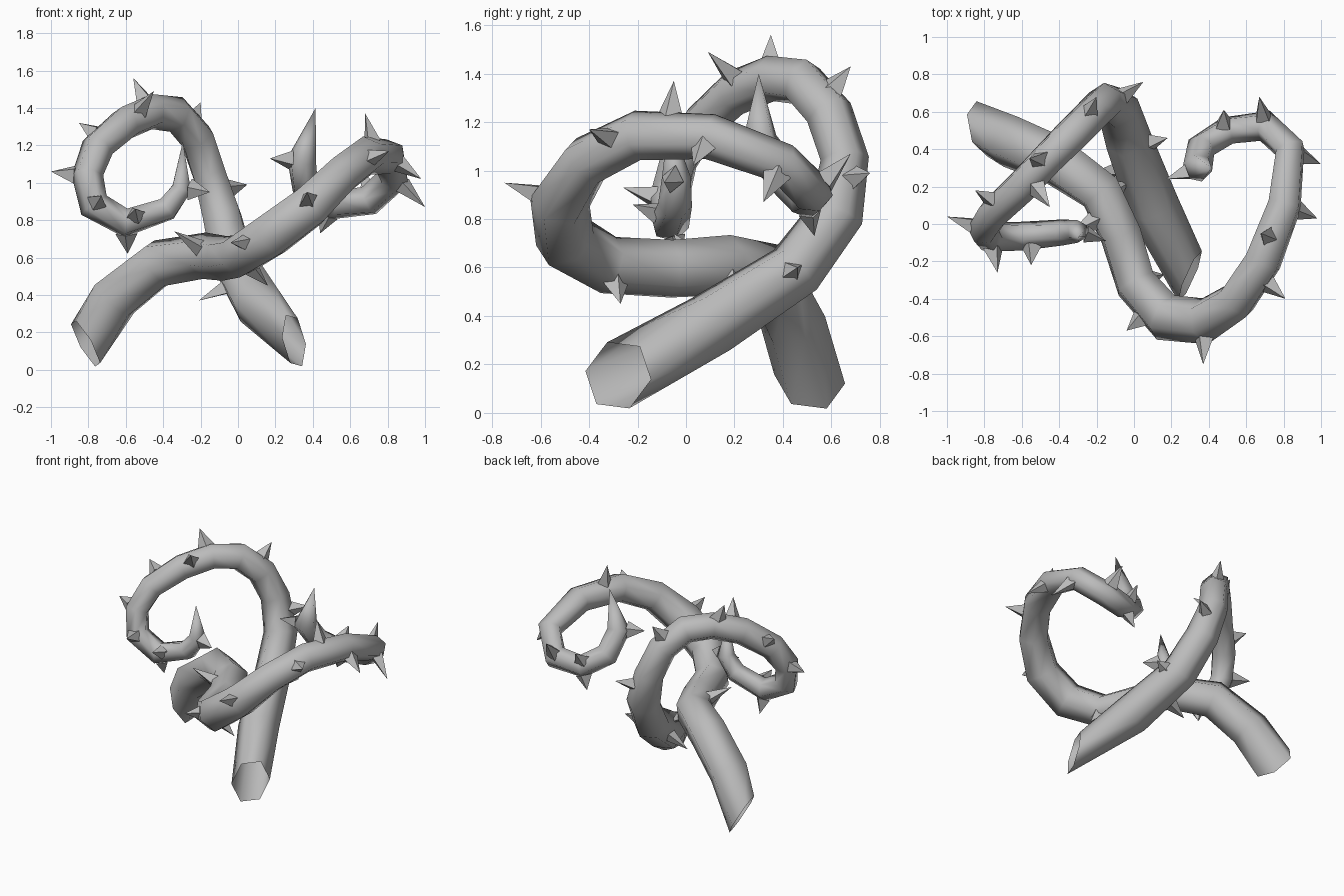
import bpy, bmesh, math
from mathutils import Vector

cube = bpy.data.objects.get("Cube")
if cube:
    bpy.data.objects.remove(cube)

grey = bpy.data.materials.new("plain grey")
grey.use_nodes = True
colour = (0.5, 0.5, 0.5, 1)
grey.diffuse_color = colour
grey.node_tree.nodes["Principled BSDF"].inputs["Base Color"].default_value = colour

SIDES = 6


def make_object(name, bm):
    mesh = bpy.data.meshes.new(name)
    bm.to_mesh(mesh)
    bm.free()
    mesh.materials.append(grey)
    obj = bpy.data.objects.new(name, mesh)
    bpy.context.collection.objects.link(obj)
    return obj


def make_vine(name, path, cut, tip):
    """Sweep a tapering six-sided tube along a path and close it in a point."""
    points = [Vector(p[:3]) for p in path]
    radii = [p[3] for p in path]
    ends = points + [Vector(tip)]
    bm = bmesh.new()
    rings = []
    side = Vector((0, 0.13, 1))
    for i, (centre, radius) in enumerate(zip(points, radii)):
        after = (ends[i + 1] - centre).normalized()
        if i == 0:
            normal = -Vector(cut).normalized()
        else:
            normal = (after + (centre - ends[i - 1]).normalized()).normalized()
        side = (side - normal * side.dot(normal)).normalized()
        other = normal.cross(side)
        ring = []
        for k in range(SIDES):
            angle = math.tau * (k + 0.5) / SIDES
            offset = side * math.cos(angle) + other * math.sin(angle)
            ring.append(bm.verts.new(centre + offset * radius))
        rings.append(ring)
    for a, b in zip(rings, rings[1:]):
        for k in range(SIDES):
            n = (k + 1) % SIDES
            bm.faces.new((a[k], a[n], b[n], b[k]))
    point = bm.verts.new(tip)
    last = rings[-1]
    for k in range(SIDES):
        bm.faces.new((last[k], last[(k + 1) % SIDES], point))
    for face in bm.faces:
        face.smooth = True
    make_object(name, bm)


def nearest(path, target):
    """Closest centre-line point to the target, with the tube radius there."""
    best = None
    for p, q in zip(path, path[1:]):
        a, b = Vector(p[:3]), Vector(q[:3])
        t = (target - a).dot(b - a) / (b - a).length_squared
        t = min(max(t, 0), 1)
        spot = a.lerp(b, t)
        gap = (target - spot).length
        if best is None or gap < best[0]:
            best = (gap, spot, p[3] + (q[3] - p[3]) * t, (b - a).normalized())
    return best[1:]


def make_thorns(name, path, tips):
    """Four-sided spikes standing on the tube, one for each tip."""
    bm = bmesh.new()
    for tip in map(Vector, tips):
        spot, radius, along = nearest(path, tip)
        out = (tip - spot).normalized()
        along = (along - out * along.dot(out)).normalized()
        across = out.cross(along)
        foot = spot + out * radius * 0.75
        size = 0.06
        base = [bm.verts.new(foot + d * size)
                for d in (along, across * 0.8, -along, -across * 0.8)]
        top = bm.verts.new(tip)
        bm.faces.new(base[::-1])
        for k in range(4):
            bm.faces.new((base[k], base[(k + 1) % 4], top))
    make_object(name, bm)


# Vine that rises at the back and curls over to the right: x, y, z, radius
tall_path = [
    (0.3, -0.28, 0.155, 0.15), (0.1, 0.1, 0.365, 0.14), (-0.03, 0.45, 0.59, 0.125),
    (-0.085, 0.62, 0.82, 0.115), (-0.155, 0.655, 1.05, 0.1), (-0.22, 0.59, 1.24, 0.1),
    (-0.33, 0.48, 1.365, 0.1), (-0.46, 0.35, 1.38, 0.095), (-0.6, 0.2, 1.32, 0.095),
    (-0.75, 0.06, 1.19, 0.09), (-0.805, -0.03, 1.04, 0.085), (-0.77, -0.07, 0.88, 0.085),
    (-0.6, -0.065, 0.785, 0.08), (-0.38, -0.045, 0.86, 0.07), (-0.3, -0.04, 0.97, 0.06),
]
make_vine("tall_vine", tall_path, (0.9, -0.4, 0.15), (-0.295, -0.07, 1.22))
make_thorns("tall_vine_thorns", tall_path, [
    (-0.56, 0.35, 1.56), (-0.2, 0.68, 1.43), (0.05, 0.76, 0.99), (-0.85, 0.18, 1.32),
    (-0.45, 0.09, 1.49), (-1, 0.04, 1.06), (-0.73, -0.26, 0.93), (-0.59, -0.02, 0.62),
    (-0.55, -0.22, 0.86), (-0.15, -0.09, 0.95), (0.18, 0.46, 0.6), (-0.21, 0.28, 0.37),
])

# Vine that sweeps low across the front and curls up on the left
low_path = [
    (-0.815, 0.51, 0.14, 0.15), (-0.66, 0.44, 0.38, 0.14), (-0.42, 0.34, 0.57, 0.135),
    (-0.18, 0.17, 0.61, 0.125), (-0.07, -0.06, 0.595, 0.12), (0.01, -0.32, 0.61, 0.12),
    (0.17, -0.5, 0.715, 0.13), (0.38, -0.52, 0.87, 0.125), (0.55, -0.41, 1.04, 0.11),
    (0.69, -0.2, 1.145, 0.105), (0.805, 0.1, 1.14, 0.095), (0.835, 0.4, 1.03, 0.085),
    (0.7, 0.525, 0.905, 0.085), (0.5, 0.5, 0.88, 0.08), (0.36, 0.41, 0.97, 0.08),
    (0.34, 0.3, 1.12, 0.08),
]
make_vine("low_vine", low_path, (-0.85, -0.22, -0.48), (0.415, 0.3, 1.4))
make_thorns("low_vine_thorns", low_path, [
    (-0.34, -0.05, 0.74), (-0.04, -0.57, 0.68), (0.37, -0.75, 0.95), (0.16, -0.27, 0.45),
    (-0.03, 0.22, 0.5), (0.68, -0.05, 1.37), (0.81, -0.4, 1.17), (0.98, 0.03, 1.02),
    (1, 0.32, 0.87), (0.67, 0.68, 1.07), (0.48, 0.61, 1.02), (0.17, 0.24, 1.13),
    (0.44, 0.53, 0.73),
])
